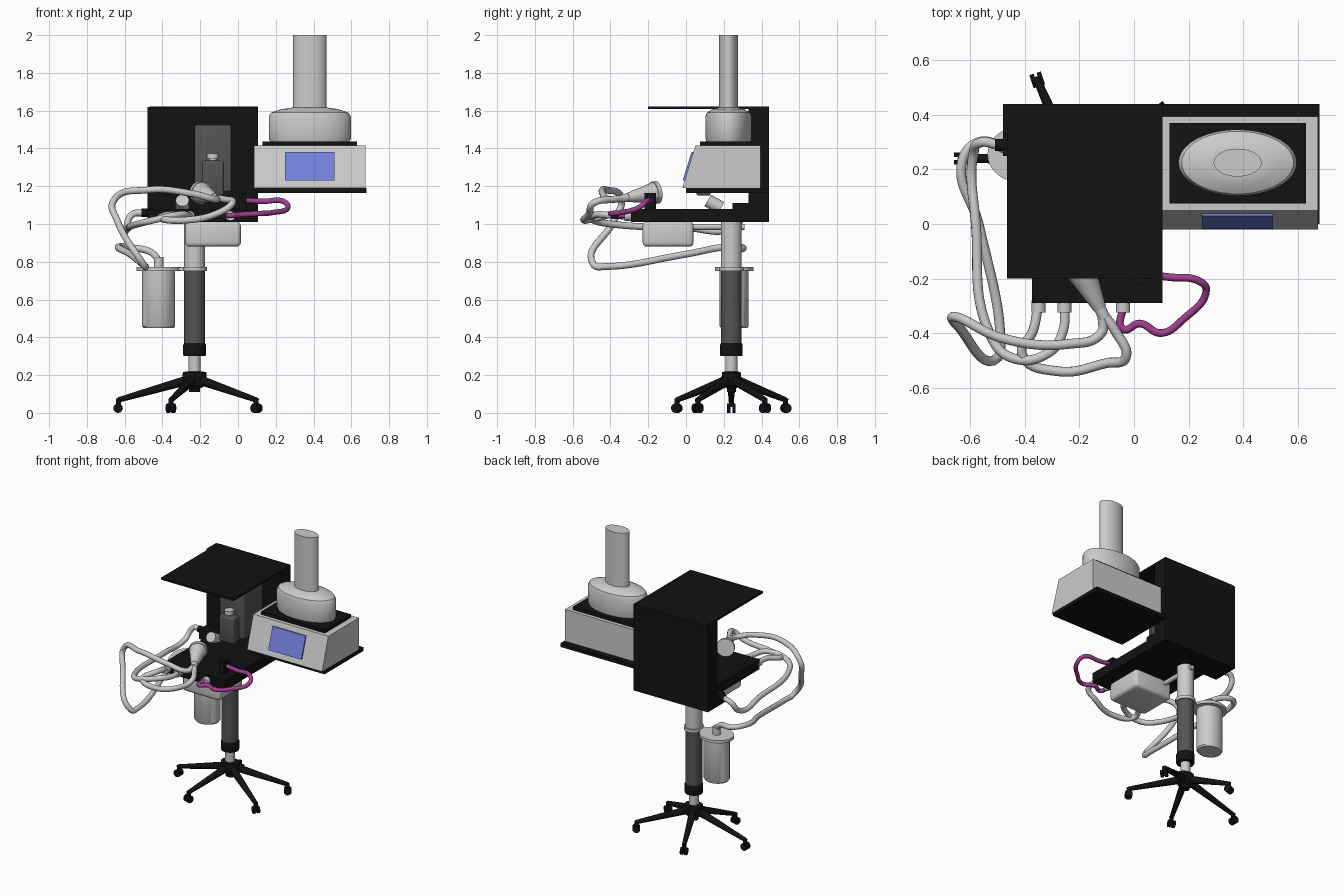
import bpy, bmesh, math
from mathutils import Vector

if "Cube" in bpy.data.objects:
    bpy.data.objects.remove(bpy.data.objects["Cube"])


def material(name, rgb):
    m = bpy.data.materials.new(name)
    m.diffuse_color = (*rgb, 1)
    m.use_nodes = True
    m.node_tree.nodes["Principled BSDF"].inputs["Base Color"].default_value = m.diffuse_color
    return m


BLACK = material("black", (0.006, 0.006, 0.006))
DARK = material("dark_grey", (0.09, 0.09, 0.09))
BLUE = material("screen_blue", (0.17, 0.22, 0.72))
PURPLE = material("purple", (0.35, 0.05, 0.28))


def finish(name, bm, mat=None, smooth=True):
    bmesh.ops.recalc_face_normals(bm, faces=bm.faces)
    me = bpy.data.meshes.new(name)
    bm.to_mesh(me)
    bm.free()
    ob = bpy.data.objects.new(name, me)
    bpy.context.collection.objects.link(ob)
    if mat:
        me.materials.append(mat)
    if smooth:
        bpy.ops.object.select_all(action='DESELECT')
        ob.select_set(True)
        bpy.context.view_layer.objects.active = ob
        bpy.ops.object.shade_smooth_by_angle(angle=math.radians(35))
    return ob


def box(name, x, y, z, mat=None, bevel=0):
    bm = bmesh.new()
    bmesh.ops.create_cube(bm, size=1)
    for v in bm.verts:
        for i, (a, b) in enumerate((x, y, z)):
            v.co[i] = a if v.co[i] < 0 else b
    if bevel:
        bmesh.ops.bevel(bm, geom=bm.edges[:], offset=bevel, segments=3, affect='EDGES', profile=0.5)
    return finish(name, bm, mat, bool(bevel))


def lathe(name, cx, cy, profile, mat=None, squash=1.0, n=48):
    """Closed solid from (radius, z) rings, scaled in y by squash."""
    bm = bmesh.new()
    rings = [[bm.verts.new((cx + r * math.cos(2 * math.pi * i / n),
                            cy + r * squash * math.sin(2 * math.pi * i / n), z))
              for i in range(n)] for r, z in profile]
    for a, b in zip(rings, rings[1:]):
        for i in range(n):
            bm.faces.new((a[i], a[(i + 1) % n], b[(i + 1) % n], b[i]))
    bm.faces.new(rings[0])
    bm.faces.new(rings[-1])
    return finish(name, bm, mat)


def rod(name, p, q, r1, r2, mat=None, n=32):
    """Round bar or cone between two points."""
    p, q = Vector(p), Vector(q)
    d = q - p
    bm = bmesh.new()
    bmesh.ops.create_cone(bm, cap_ends=True, segments=n, radius1=r1, radius2=r2, depth=d.length)
    bm.transform(d.to_track_quat('Z', 'Y').to_matrix().to_4x4())
    bmesh.ops.translate(bm, verts=bm.verts, vec=(p + q) / 2)
    return finish(name, bm, mat)


def hose(name, pts, r=0.018, mat=None):
    cu = bpy.data.curves.new(name, 'CURVE')
    cu.dimensions = '3D'
    cu.bevel_depth = r
    cu.bevel_resolution = 4
    cu.resolution_u = 10
    cu.use_fill_caps = True
    sp = cu.splines.new('BEZIER')
    sp.bezier_points.add(len(pts) - 1)
    for bp, co in zip(sp.bezier_points, pts):
        bp.co = co
        bp.handle_left_type = bp.handle_right_type = 'AUTO'
    ob = bpy.data.objects.new(name, cu)
    bpy.context.collection.objects.link(ob)
    if mat:
        cu.materials.append(mat)
    bpy.ops.object.select_all(action='DESELECT')
    ob.select_set(True)
    bpy.context.view_layer.objects.active = ob
    bpy.ops.object.convert(target='MESH')


PX, PY = -0.23, 0.24

# five-legged caster base, narrower in y
lathe("base_hub", PX, PY, [(0.03, 0.11), (0.03, 0.13), (0.06, 0.145), (0.065, 0.175), (0.062, 0.215), (0.04, 0.22)], BLACK, 0.8)
for i in range(5):
    a = math.pi + i * 2 * math.pi / 5
    at = lambda r, z: (PX + r * math.cos(a), PY + 0.75 * r * math.sin(a), z)
    rod(f"base_leg_{i}", at(0.03, 0.175), at(0.405, 0.068), 0.026, 0.014, BLACK, 12)
    rod(f"caster_stem_{i}", at(0.402, 0.03), at(0.402, 0.075), 0.012, 0.015, BLACK, 12)
    x, y, z = at(0.405, 0.025)
    s, c = math.sin(a) * 0.022, math.cos(a) * 0.022
    for k in (-1, 1):
        rod(f"caster_wheel_{i}_{k}", (x - k * s * 0.25, y + k * c * 0.25, z),
            (x - k * s, y + k * c, z), 0.025, 0.025, BLACK, 20)

# column
lathe("column_piston", PX, PY, [(0.032, 0.2), (0.032, 0.31)])
lathe("column_collar", PX, PY, [(0.058, 0.3), (0.06, 0.31), (0.06, 0.36), (0.055, 0.37)], BLACK)
lathe("column_lower", PX, PY, [(0.055, 0.37), (0.055, 0.755)], DARK)
lathe("column_ring", PX, PY, [(0.065, 0.75), (0.065, 0.772)])
lathe("column_upper", PX, PY, [(0.055, 0.77), (0.055, 1.01)])
rod("support_rail", (PX, 0.02, 0.985), (PX, 0.31, 0.985), 0.016, 0.016)

# hanging canister
CX, CY = -0.42, 0.255
lathe("canister", CX, CY, [(0.08, 0.45), (0.0875, 0.46), (0.0875, 0.75)], None, 0.88)
lathe("canister_lid", CX, CY, [(0.117, 0.752), (0.117, 0.772)], None, 0.87)
lathe("canister_neck", CX, CY, [(0.026, 0.77), (0.026, 0.825)])
box("canister_bracket", (-0.33, -0.24), (0.21, 0.27), (0.753, 0.77))

# black workstation: base, back and canopy
box("work_base", (-0.375, 0.105), (-0.29, 0.44), (1.01, 1.08), BLACK)
box("work_base_side", (-0.48, -0.37), (0.25, 0.44), (1.01, 1.08), BLACK)
box("back_panel", (-0.48, 0.105), (0.33, 0.44), (1.01, 1.62), BLACK)
box("canopy", (-0.465, 0.105), (-0.2, 0.44), (1.608, 1.622), BLACK)
box("outlet_block", (0.005, 0.045), (-0.22, -0.16), (1.075, 1.165), BLACK)
box("rear_block", (-0.02, 0.1), (0.245, 0.335), (1.075, 1.112), BLACK)
box("under_box", (-0.28, 0.015), (-0.23, 0.04), (0.88, 1.012), None, 0.022)
rod("side_inlet", (-0.46, 0.29, 1.06), (-0.51, 0.29, 1.06), 0.022, 0.022, BLACK)

# vaporiser housing and bottle
box("vaporiser_housing", (-0.23, -0.035), (0.12, 0.335), (1.17, 1.525), DARK, 0.012)
box("bottle", (-0.19, -0.075), (0.055, 0.13), (1.15, 1.335), DARK, 0.012)
lathe("bottle_cap", -0.133, 0.092, [(0.02, 1.33), (0.02, 1.345), (0.03, 1.345), (0.03, 1.372)], None)
rod("tilted_knob", (-0.295, 0.185, 1.085), (-0.295, 0.115, 1.125), 0.035, 0.035)

# monitor on side plate
box("side_plate", (0.1, 0.68), (0.0, 0.44), (1.165, 1.19), BLACK)
mon = box("monitor_body", (0.085, 0.675), (-0.02, 0.395), (1.19, 1.415))
scr = box("monitor_screen", (0.25, 0.51), (-0.03, 0.0), (1.23, 1.38), BLUE)
for ob in (mon, scr):
    for v in ob.data.vertices:
        if v.co.y < 0.1:
            v.co.y += (v.co.z - 1.19) * 0.31
box("monitor_top_plate", (0.13, 0.63), (0.075, 0.37), (1.413, 1.437), BLACK)

# oval heater body and its tall column
lathe("oval_body", 0.38, 0.225, [(0.21, 1.436), (0.217, 1.45), (0.217, 1.57), (0.205, 1.59), (0.15, 1.608), (0.09, 1.617)], None, 0.56, 64)
lathe("oval_chimney", 0.38, 0.225, [(0.088, 1.6), (0.088, 2.0)], None, 0.58, 64)

# breathing mask with Y connector
rod("mask_cone", (-0.195, -0.17, 1.165), (-0.125, -0.31, 1.14), 0.056, 0.024)
rod("mask_rim", (-0.203, -0.152, 1.168), (-0.193, -0.172, 1.165), 0.06, 0.06)
rod("mask_neck", (-0.125, -0.31, 1.14), (-0.108, -0.345, 1.135), 0.022, 0.022)

# front ports
for i, x in enumerate((-0.35, -0.255, -0.04)):
    rod(f"front_port_{i}", (x, -0.28, 1.043), (x, -0.325, 1.043), 0.026, 0.026)

# hoses
hose("mask_to_canister_hose", [(-0.115, -0.34, 1.135), (-0.12, -0.4, 1.13), (-0.24, -0.44, 1.16), (-0.48, -0.42, 1.18),
     (-0.66, -0.34, 1.12), (-0.64, -0.38, 1.02), (-0.5, -0.49, 0.785), (-0.49, -0.42, 0.775), (-0.57, 0.0, 0.84),
     (-0.63, 0.23, 0.88), (-0.57, 0.3, 0.875), (-0.46, 0.27, 0.85), (-0.42, 0.255, 0.81)])
hose("mask_to_front_hose", [(-0.105, -0.34, 1.135), (-0.07, -0.39, 1.13), (-0.03, -0.49, 1.11), (-0.1, -0.51, 1.06),
     (-0.28, -0.54, 1.02), (-0.41, -0.48, 1.03), (-0.37, -0.39, 1.05), (-0.35, -0.29, 1.045)])
hose("side_to_front_hose", [(-0.5, 0.29, 1.06), (-0.56, 0.3, 1.05), (-0.59, 0.25, 0.98), (-0.58, 0.0, 0.98),
     (-0.53, -0.4, 1.0), (-0.45, -0.49, 1.02), (-0.31, -0.47, 1.05), (-0.26, -0.39, 1.045), (-0.255, -0.29, 1.04)])
hose("purple_hose", [(0.04, -0.185, 1.125), (0.13, -0.195, 1.12), (0.24, -0.21, 1.12), (0.265, -0.245, 1.09),
     (0.18, -0.35, 1.06), (0.1, -0.4, 1.055), (0.02, -0.365, 1.05), (-0.04, -0.385, 1.045), (-0.04, -0.3, 1.045)],
     0.014, PURPLE)
